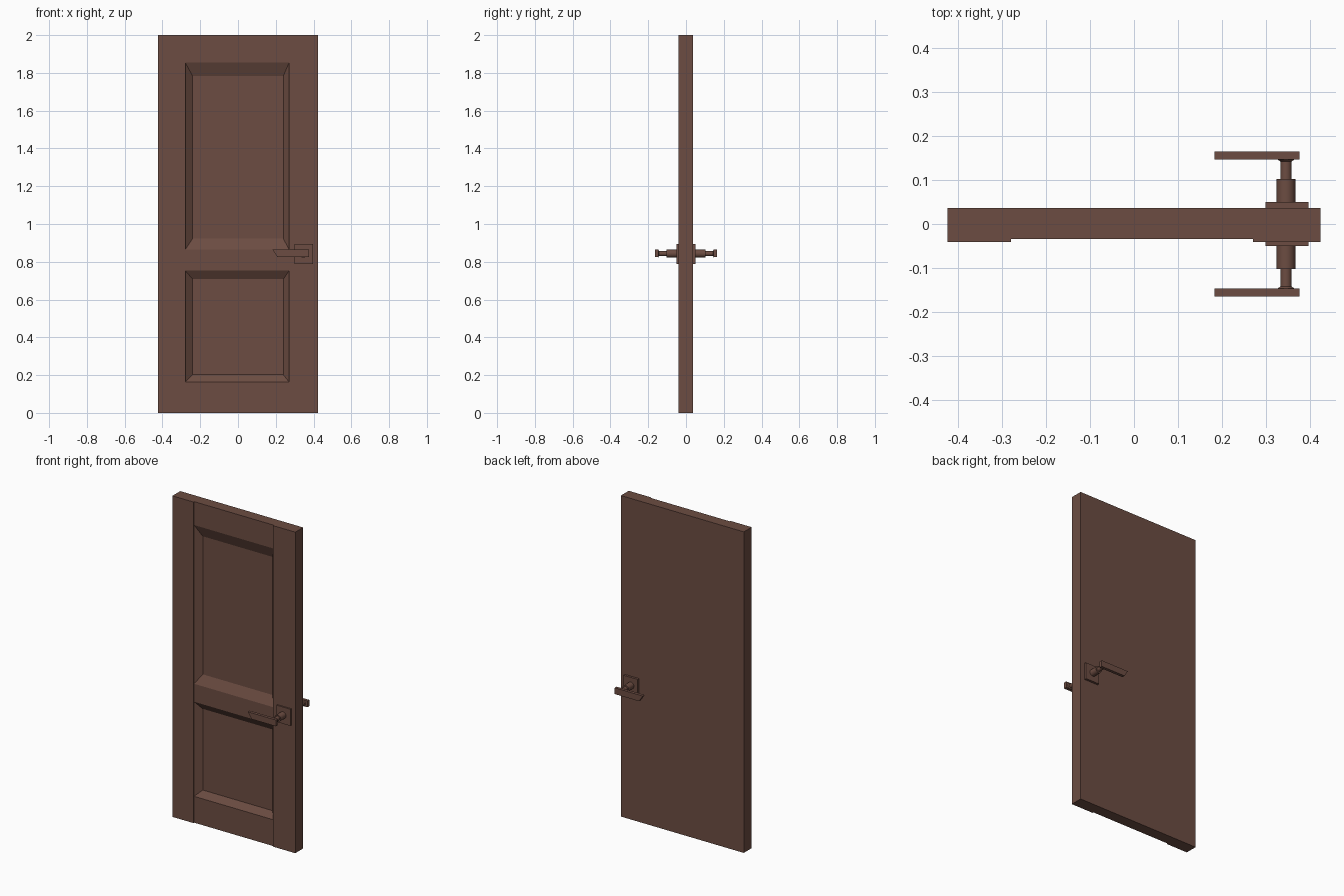
import bpy, bmesh, math
from mathutils import Matrix

if "Cube" in bpy.data.objects:
    bpy.data.objects.remove(bpy.data.objects["Cube"])

brown = bpy.data.materials.new("dark_brown_wood")
brown.diffuse_color = (0.15, 0.073, 0.054, 1)
brown.use_nodes = True
brown.node_tree.nodes["Principled BSDF"].inputs["Base Color"].default_value = brown.diffuse_color


def finish(name, bm):
    bmesh.ops.recalc_face_normals(bm, faces=bm.faces)
    me = bpy.data.meshes.new(name)
    bm.to_mesh(me)
    bm.free()
    me.materials.append(brown)
    ob = bpy.data.objects.new(name, me)
    bpy.context.collection.objects.link(ob)
    return ob


def box(name, x0, x1, y0, y1, z0, z1):
    bm = bmesh.new()
    m = Matrix.Translation(((x0 + x1) / 2, (y0 + y1) / 2, (z0 + z1) / 2))
    m = m @ Matrix.Diagonal((x1 - x0, y1 - y0, z1 - z0, 1))
    bmesh.ops.create_cube(bm, size=1, matrix=m)
    return finish(name, bm)


def rod(name, x, y0, y1, z, r0, r1):
    """Round bar along y, radius r0 at y0 and r1 at y1."""
    bm = bmesh.new()
    m = Matrix.Translation((x, (y0 + y1) / 2, z)) @ Matrix.Rotation(math.pi / 2, 4, 'X')
    bmesh.ops.create_cone(bm, cap_ends=True, segments=24, radius1=r1, radius2=r0,
                          depth=y1 - y0, matrix=m)
    ob = finish(name, bm)
    for p in ob.data.polygons:
        p.use_smooth = len(p.vertices) == 4
    return ob


BACK, STILE, RAIL, PANEL = 0.036, -0.041, -0.034, -0.004
W, XL, XR = 0.4235, -0.279, 0.27

# stiles and rails
box("left_stile", -W, XL, STILE, BACK, 0, 2)
box("right_stile", XR, W, STILE, BACK, 0, 2)
for name, z0, z1 in (("bottom_rail", 0, 0.164), ("middle_rail", 0.753, 0.865),
                     ("top_rail", 1.854, 2)):
    box(name, XL, XR, RAIL, BACK, z0, z1)

# sunken panels with sloped borders
for name, z0, z1, i0, i1 in (("lower_panel", 0.164, 0.753, 0.202, 0.708),
                             ("upper_panel", 0.865, 1.854, 0.923, 1.783)):
    bm = bmesh.new()

    def ring(x0, x1, y, a, b):
        return [bm.verts.new(p) for p in ((x0, y, a), (x1, y, a), (x1, y, b), (x0, y, b))]

    inner = ring(-0.24, 0.24, PANEL, i0, i1)
    outer = ring(XL, XR, RAIL, z0, z1)
    back = ring(XL, XR, BACK, z0, z1)
    bm.faces.new(inner)
    bm.faces.new(back)
    for k in range(4):
        n = (k + 1) % 4
        bm.faces.new((outer[k], outer[n], inner[n], inner[k]))
        bm.faces.new((outer[k], outer[n], back[n], back[k]))
    finish(name, bm)

# handles on both sides
HX, HZ = 0.345, 0.843
for side, s in (("front", -1), ("back", 1)):
    def span(a, b):
        return sorted((s * a, s * b))

    box(side + "_handle_plate", 0.299, 0.396, *span(0.034, 0.05), 0.789, 0.893)
    rod(side + "_handle_collar", HX, *span(0.048, 0.102), HZ, 0.0212, 0.0212)
    rod(side + "_handle_neck", HX, *span(0.10, 0.147), HZ, 0.013, 0.013)
    y0, y1 = span(0.142, 0.147)
    radii = (0.013, 0.02) if s > 0 else (0.02, 0.013)
    rod(side + "_handle_flare", HX, y0, y1, HZ, *radii)
    # lever with a slanted tip
    bm = bmesh.new()
    profile = ((0.183, 0.864), (0.208, 0.825), (0.376, 0.825), (0.376, 0.864))
    face = bm.faces.new([bm.verts.new((x, s * 0.146, z)) for x, z in profile])
    ext = bmesh.ops.extrude_face_region(bm, geom=[face])
    bmesh.ops.translate(bm, vec=(0, s * 0.0185, 0),
                        verts=[g for g in ext["geom"] if isinstance(g, bmesh.types.BMVert)])
    finish(side + "_handle_lever", bm)
